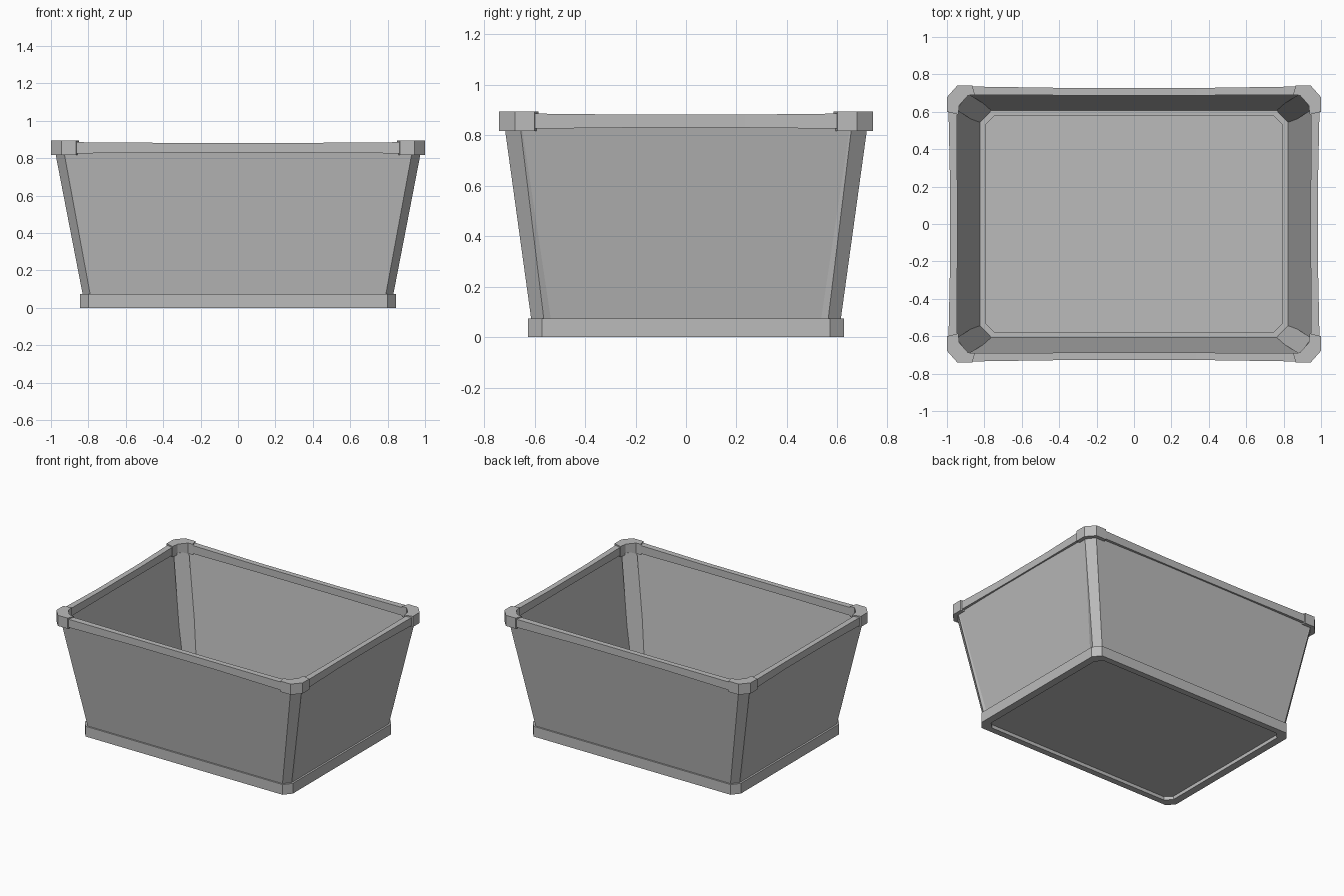
import bpy, bmesh

cube = bpy.data.objects.get("Cube")
if cube:
    bpy.data.objects.remove(cube)

grey = bpy.data.materials.new("plain_grey")
grey.use_nodes = True
colour = (0.5, 0.5, 0.5, 1)
grey.diffuse_color = colour
grey.node_tree.nodes["Principled BSDF"].inputs["Base Color"].default_value = colour


def loft(name, rings, closed=False):
    """Skin matching rings of points; cap the ends, or join last to first."""
    bm = bmesh.new()
    rows = [[bm.verts.new(p) for p in ring] for ring in rings]
    n = len(rows[0])
    pairs = list(zip(rows, rows[1:]))
    if closed:
        pairs.append((rows[-1], rows[0]))
    else:
        bm.faces.new(rows[0])
        bm.faces.new(rows[-1])
    for a, b in pairs:
        for i in range(n):
            j = (i + 1) % n
            bm.faces.new((a[i], a[j], b[j], b[i]))
    bmesh.ops.recalc_face_normals(bm, faces=bm.faces)
    mesh = bpy.data.meshes.new(name)
    bm.to_mesh(mesh)
    bm.free()
    mesh.materials.append(grey)
    obj = bpy.data.objects.new(name, mesh)
    bpy.context.collection.objects.link(obj)
    return obj


def octagon(x, y, cx, cy, z):
    """Rectangle with cut corners."""
    return [(x, y - cy, z), (x - cx, y, z), (cx - x, y, z), (-x, y - cy, z),
            (-x, cy - y, z), (cx - x, -y, z), (x - cx, -y, z), (x, cy - y, z)]


def at(points, z):
    return [(x, y, z) for x, y in points]


# Base frame and recessed floor
outer = (0.845, 0.625, 0.045, 0.055)
inner = (0.79, 0.58, 0.045, 0.045)
loft("base_frame", [octagon(*outer, 0), octagon(*outer, 0.075),
                    octagon(*inner, 0.075), octagon(*inner, 0)], closed=True)
loft("floor", [octagon(*inner, 0.025), octagon(*inner, 0.045)])

# Thin sloping walls with cut corners
low, high, t = (0.83, 0.613), (0.975, 0.716), 0.008
loft("walls", [octagon(*low, 0.04, 0.05, 0.07),
               octagon(*high, 0.045, 0.06, 0.84),
               octagon(high[0] - t, high[1] - t, 0.045, 0.06, 0.84),
               octagon(low[0] - t, low[1] - t, 0.04, 0.05, 0.07)], closed=True)

# Corner posts and caps
post_low = [(0.83, 0.535), (0.83, 0.563), (0.79, 0.613), (0.755, 0.613)]
post_high = [(0.95, 0.61), (0.977, 0.656), (0.93, 0.718), (0.885, 0.695)]
cap = [(1.0, 0.6), (1.0, 0.678), (0.945, 0.74), (0.865, 0.74), (0.85, 0.69),
       (0.887, 0.688), (0.934, 0.635), (0.94, 0.585)]
for side, sx in (("left", 1), ("right", -1)):
    for end, sy in (("front", -1), ("back", 1)):
        def flip(points):
            return [(sx * x, sy * y) for x, y in points]
        loft(f"{end}_{side}_post", [at(flip(post_low), 0.07), at(flip(post_high), 0.83)])
        loft(f"{end}_{side}_cap", [at(flip(cap), 0.817), at(flip(cap), 0.895)])


# Slightly bowed rim rails between the caps
def rail(name, half, out, sign, along_x):
    rings = []
    for s, bow in ((-1, 0), (-0.38, 1), (0.38, 1), (1, 0)):
        o, i = out - 0.008 * bow, out - 0.045 - 0.002 * bow
        top, bottom = 0.886 - 0.004 * bow, 0.826 + 0.004 * bow
        ring = [(o, bottom), (o, top), (i, top), (i, bottom)]
        rings.append([(s * half, sign * d, z) if along_x else (sign * d, s * half, z)
                      for d, z in ring])
    loft(name, rings)


rail("front_rail", 0.88, 0.735, -1, True)
rail("back_rail", 0.88, 0.735, 1, True)
rail("left_rail", 0.62, 0.992, 1, False)
rail("right_rail", 0.62, 0.992, -1, False)
